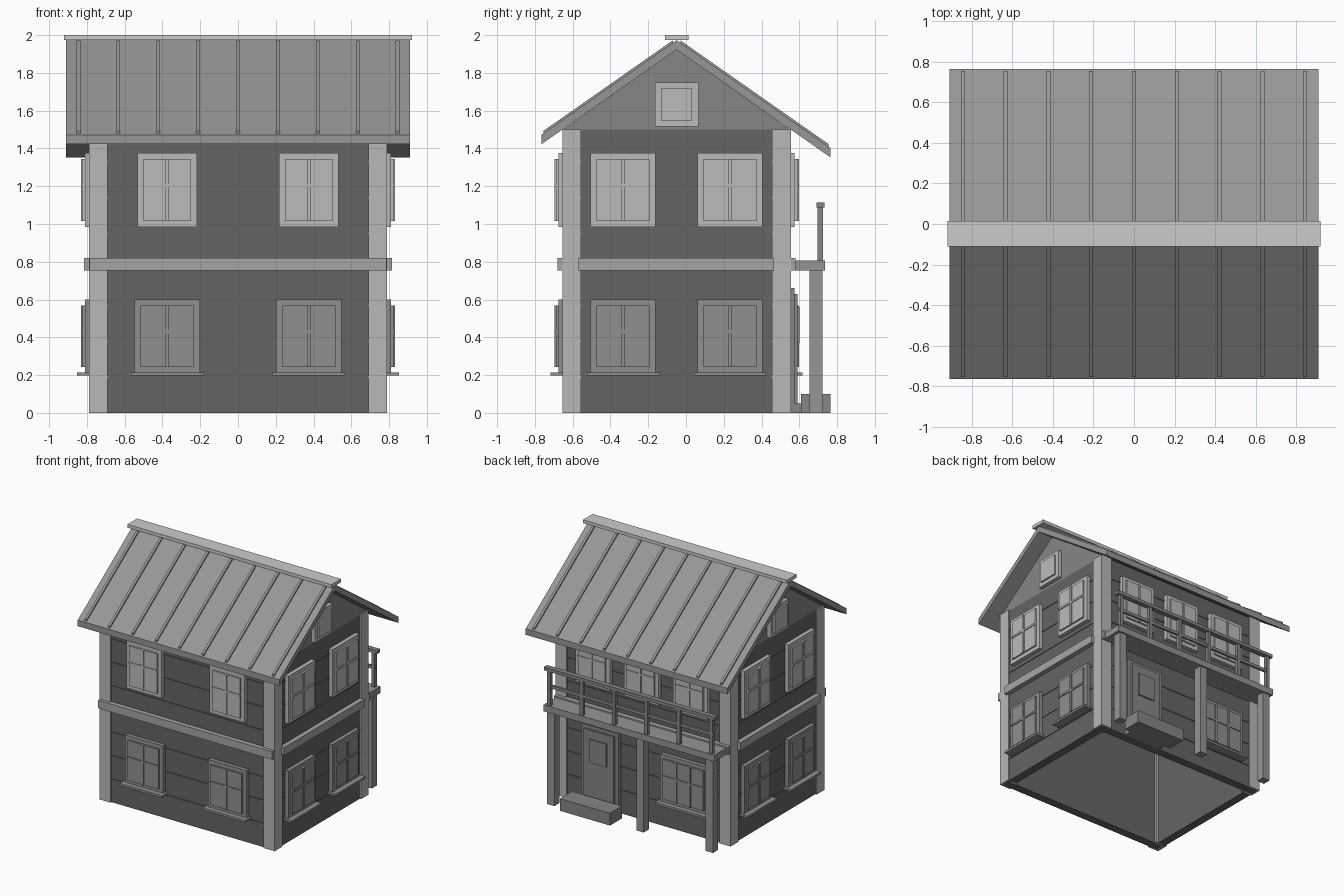
import bpy

if "Cube" in bpy.data.objects:
    bpy.data.objects.remove(bpy.data.objects["Cube"])

YC = -0.05                      # house centre line in y
HX, HY = 0.79, 0.605            # half sizes at the corner posts
SLOPE = 0.7

# Grey tones, picked by words in the part names
TONES = {"wall": 0.13, "plank": 0.13, "gable": 0.24, "corner": 0.48, "band": 0.38,
         "roof": 0.31, "ridge": 0.8, "upper": 0.5, "lower": 0.28, "door": 0.24,
         "balcony": 0.3, "rail": 0.24}


def tone(ob):
    key = next((k for k in TONES if k in ob.name), None)
    if key:
        mat = bpy.data.materials.get(key + "_grey") or bpy.data.materials.new(key + "_grey")
        v = TONES[key]
        mat.diffuse_color = (v, v, v, 1)
        mat.use_nodes = True
        mat.node_tree.nodes["Principled BSDF"].inputs["Base Color"].default_value = mat.diffuse_color
        ob.data.materials.append(mat)


def mesh(name, verts, faces):
    me = bpy.data.meshes.new(name)
    me.from_pydata(verts, [], faces)
    ob = bpy.data.objects.new(name, me)
    bpy.context.collection.objects.link(ob)
    tone(ob)
    return ob


def extrude_x(name, profile, x0, x1):
    """Closed (y, z) profile extruded along x, profile counter-clockwise."""
    n = len(profile)
    verts = [(x, y, z) for x in (x0, x1) for y, z in profile]
    faces = [tuple(reversed(range(n))), tuple(range(n, 2 * n))]
    faces += [(i, (i + 1) % n, n + (i + 1) % n, n + i) for i in range(n)]
    return mesh(name, verts, faces)


def box(name, x0, x1, y0, y1, z0, z1):
    x0, x1 = sorted((x0, x1))
    y0, y1 = sorted((y0, y1))
    return extrude_x(name, [(y0, z0), (y1, z0), (y1, z1), (y0, z1)], x0, x1)


def on_wall(side, name, u0, u1, d0, d1, z0, z1):
    """Box on a wall: u runs along the wall, d is outward from the post plane."""
    if side in ("front", "back"):
        s = -1 if side == "front" else 1
        return box(name, u0, u1, YC + s * (HY + d0), YC + s * (HY + d1), z0, z1)
    s = -1 if side == "left" else 1
    return box(name, s * (HX + d0), s * (HX + d1), u0, u1, z0, z1)


def window(side, c, w, z0, z1, mullions=(0,), sill=False, bar=True):
    h, e = w / 2, 0.032
    name = side + ("_lower" if z0 < 0.8 else "_upper") + "_window_"
    on_wall(side, name + "frame", c - h, c + h, -0.05, 0.02, z0, z1)
    on_wall(side, name + "pane", c - h + e, c + h - e, 0, 0.034, z0 + e, z1 - e)
    for m in mullions:
        on_wall(side, name + "mullion", c + m - .009, c + m + .009, 0, 0.042, z0 + e, z1 - e)
    if bar:
        zm = (z0 + z1) / 2 + 0.025
        on_wall(side, name + "bar", c - h + e, c + h - e, 0, 0.0415, zm - .008, zm + .008)
    if sill:
        on_wall(side, name + "sill", c - h - .02, c + h + .02, -0.05, 0.062, 0.197, 0.215)


# Hollow walls, plank lines, floor bands
for side in ("front", "back", "left", "right"):
    if side in ("front", "back"):
        a, b = -HX + 0.02, HX - 0.02
        band = (-0.785, 0.785)
    else:
        a, b = YC - HY + 0.02, YC + HY - 0.02
        band = (-0.57, 0.465)
    on_wall(side, side + "_wall", a, b, -0.08, -0.012, 0, 1.5)
    for i in range(1, 8):
        z = i * 0.19
        on_wall(side, side + "_plank_edge", a, b, -0.03, -0.007, z - 0.004, z + 0.004)
    on_wall(side, side + "_floor_band", *band, -0.05, 0.026, 0.755, 0.82)

# Corner posts
for s in (-1, 1):
    for t in (-1, 1):
        box("corner_post", s * HX, s * (HX - 0.1), YC + t * HY, YC + t * (HY - 0.1), 0, 1.5)

# Gable
extrude_x("gable", [(YC - HY, 1.497), (YC + HY, 1.497), (YC, 1.925)], -0.778, 0.778)

# Windows
for s in (-1, 1):
    window("front", s * 0.375, 0.315, 0.985, 1.375)
    window("front", s * 0.375, 0.345, 0.21, 0.60, sill=True)
    for side in ("left", "right"):
        window(side, YC + s * 0.283, 0.343, 0.985, 1.375)
        window(side, YC + s * 0.283, 0.343, 0.21, 0.60, sill=True)
for side in ("left", "right"):
    window(side, YC, 0.23, 1.515, 1.75, mullions=(), bar=False)
for c in (-0.44, 0, 0.44):
    window("back", c, 0.31, 0.985, 1.375)
window("back", -0.385, 0.43, 0.21, 0.60, mullions=(-0.062, 0.062), sill=True)

# Door and steps
DX = 0.375
on_wall("back", "door_frame", DX - 0.17, DX + 0.17, -0.05, 0.02, 0, 0.66)
on_wall("back", "door", DX - 0.135, DX + 0.135, 0, 0.034, 0.05, 0.63)
on_wall("back", "door_glass", DX - 0.075, DX + 0.075, 0, 0.045, 0.37, 0.56)
box("door_threshold", DX - 0.17, DX + 0.17, 0.55, 0.615, 0, 0.05)
box("door_step", DX - 0.225, DX + 0.225, 0.61, 0.765, 0, 0.1)

# Balcony
box("balcony_deck", -0.77, 0.77, 0.53, 0.735, 0.755, 0.808)
for x in (-0.715, -0.09, 0.715):
    box("balcony_post", x - 0.033, x + 0.033, 0.655, 0.722, 0, 0.757)
for i in range(6):
    x = -0.73 + i * 0.292
    box("railing_post", x - 0.015, x + 0.015, 0.697, 0.725, 0.80, 1.095)
box("top_rail", -0.77, 0.77, 0.69, 0.732, 1.088, 1.115)
box("mid_rail", -0.75, 0.75, 0.702, 0.72, 0.95, 0.975)


# Roof slopes with standing seams
def roof_z(y):
    return 1.973 - SLOPE * abs(y - YC)


for name, ye in (("front", -0.765), ("back", 0.765)):
    s = 1 if ye > 0 else -1

    def strip(part, ya, yb, lo, hi, x0, x1):
        prof = [(ya, roof_z(ya) + lo), (yb, roof_z(yb) + lo),
                (yb, roof_z(yb) + hi), (ya, roof_z(ya) + hi)]
        extrude_x(part, prof if yb > ya else prof[::-1], x0, x1)

    strip(name + "_roof", YC, ye, -0.05, 0, -0.91, 0.91)
    for i in range(9):
        x = -0.845 + i * 0.21125
        strip(name + "_roof_seam", YC + s * 0.02, ye - s * 0.01, -0.01, 0.013, x - .01, x + .01)

# Ridge cap
box("ridge_cap", -0.92, 0.92, YC - 0.061, YC + 0.064, 1.973, 2.0)
